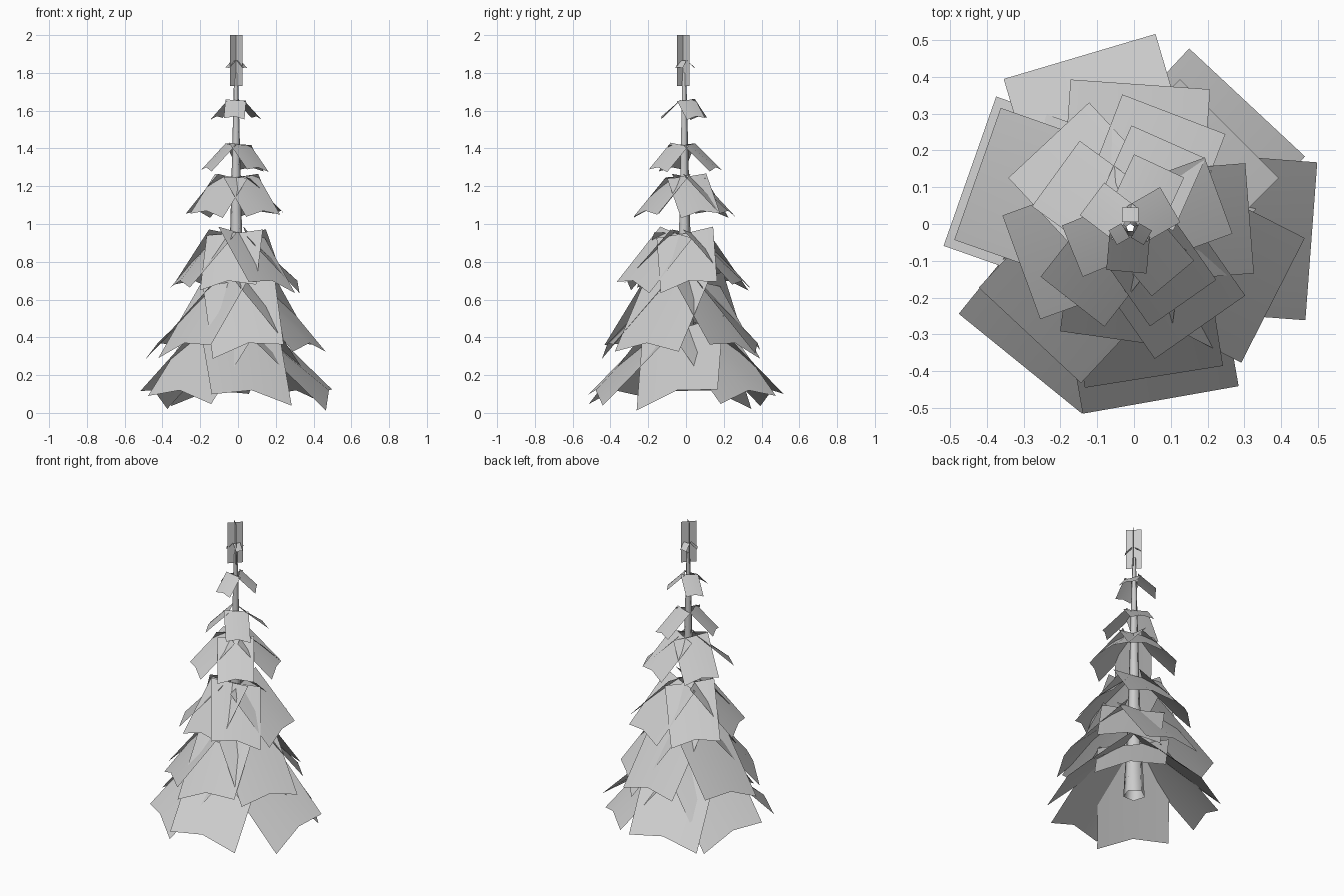
import bpy, math
from mathutils import Vector

if "Cube" in bpy.data.objects:
    bpy.data.objects.remove(bpy.data.objects["Cube"])

CX, CY = -0.01, -0.01


def make(name, verts, faces, smooth=True):
    me = bpy.data.meshes.new(name)
    me.from_pydata(verts, [], faces)
    me.update()
    if smooth:
        me.polygons.foreach_set("use_smooth", [True] * len(me.polygons))
    ob = bpy.data.objects.new(name, me)
    bpy.context.collection.objects.link(ob)
    return ob


# Tapered five-sided trunk, open at both ends
sections = [(0.15, 0.068), (0.5, 0.048), (1.0, 0.032), (1.5, 0.019), (1.8, 0.011)]
verts, faces = [], []
for k, (z, r) in enumerate(sections):
    for i in range(5):
        a = math.radians(90 + 72 * i)
        verts.append((CX + r * math.cos(a), CY + r * math.sin(a), z))
        if k:
            p, j = 5 * (k - 1), (i + 1) % 5
            faces.append((p + i, p + j, p + 5 + j, p + 5 + i))
make("trunk", verts, faces)


# One drooping foliage card: nearly flat at the trunk, creased along its middle at the tip
def card(r_in, z_in, r_out, z_out, width, angle, roll):
    a = math.radians(angle)
    n = Vector((math.cos(a), math.sin(a), 0))
    t = Vector((-math.sin(a), math.cos(a), 0))
    pts = []
    for r, z, fold in ((r_in, z_in, -0.02), (r_out, z_out, 0.12)):
        for s in (-0.5, 0, 0.5):
            p = Vector((CX, CY, z)) + n * r + t * s * width
            p.z += s * width * roll - abs(s) * 2 * fold * width
            pts.append(p)
    return pts


# Tiers: inner radius, inner height, outer height, card width,
# then cards as (angle, outer radius, sideways roll)
tiers = [
    (0.09, 0.45, 0.12, 0.43, ((355.7, 0.493, 0.26), (47, 0.465, 0.1), (106.5, 0.485, -0.15),
                              (160.6, 0.462, 0.22), (231, 0.475, -0.1), (280, 0.475, -0.14))),
    (0.08, 0.70, 0.37, 0.38, ((333, 0.435, 0.0), (279, 0.41, 0.2), (227, 0.40, 0.18),
                              (160.6, 0.44, -0.2), (86, 0.39, 0.05), (45, 0.38, -0.2))),
    (0.05, 0.95, 0.70, 0.30, ((4.5, 0.325, 0.2), (305, 0.33, -0.2), (262, 0.305, 0.1),
                              (200, 0.315, 0.0), (133, 0.325, 0.1), (69, 0.33, -0.1))),
    (0.04, 1.25, 1.07, 0.22, ((20, 0.255, 0.12), (66, 0.255, -0.1), (144, 0.25, 0.1),
                              (232, 0.255, -0.1), (305, 0.25, 0.05))),
    (0.03, 1.42, 1.30, 0.15, ((65, 0.185, 0.05), (202, 0.17, -0.05), (310, 0.18, -0.1))),
    (0.02, 1.655, 1.57, 0.11, ((30, 0.125, 0.1), (143, 0.13, -0.1), (265, 0.12, -0.05))),
    (0.015, 1.865, 1.83, 0.045, ((90, 0.055, 0.0), (210, 0.055, 0.0), (330, 0.055, 0.0))),
]
for k, (r0, z0, z1, w, cards) in enumerate(tiers):
    verts, faces = [], []
    for ang, r1, roll in cards:
        b = len(verts)
        verts += card(r0, z0, r1, z1, w, ang, roll)
        faces += [(b, b + 3, b + 4, b + 1), (b + 1, b + 4, b + 5, b + 2)]
    make(f"foliage_tier_{k + 1}", verts, faces)

# Crossed upright cards at the tip, set on the diagonals
verts, faces = [], []
h = 0.033
for dx, dy in ((h, h), (h, -h)):
    b = len(verts)
    for s, z in ((-1, 1.73), (1, 1.73), (1, 2.0), (-1, 2.0)):
        verts.append((CX + s * dx, CY - 0.005 + s * dy, z))
    faces.append((b, b + 1, b + 2, b + 3))
make("tip_foliage", verts, faces, smooth=False)
